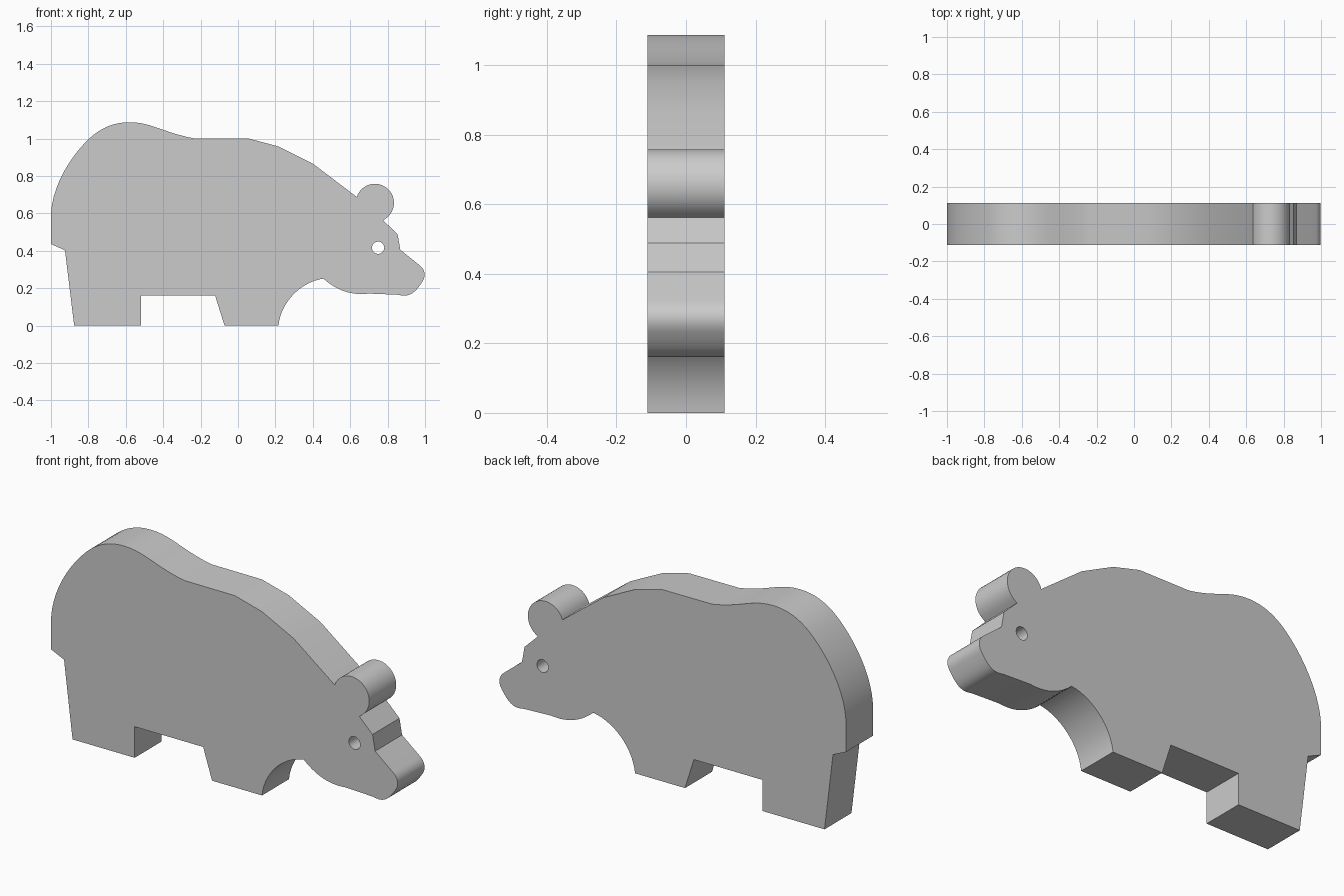
import bpy
import bmesh
import math
from mathutils import Vector
from mathutils.geometry import interpolate_bezier

old = bpy.data.objects.get("Cube")
if old:
    bpy.data.objects.remove(old, do_unlink=True)

HALF_DEPTH = 0.111


def bezier(p0, h0, h1, p1, n):
    """Curved stretch of outline, leaving out its last point."""
    pts = interpolate_bezier(*[Vector(p) for p in (p0, h0, h1, p1)], n + 1)
    return [(p.x, p.y) for p in pts[:-1]]


def arc(cx, cz, r, start, end, n):
    """Circular stretch of outline in degrees, leaving out its last point."""
    angles = [math.radians(start + (end - start) * i / n) for i in range(n)]
    return [(cx + r * math.cos(a), cz + r * math.sin(a)) for a in angles]


# Side outline, clockwise from the rump
outline = [(-1.0, 0.436)]
outline += bezier((-1.0, 0.60), (-0.99, 0.75), (-0.90, 0.90), (-0.795, 1.0), 10)
outline += bezier((-0.795, 1.0), (-0.73, 1.06), (-0.66, 1.087), (-0.58, 1.087), 8)
outline += bezier((-0.58, 1.087), (-0.46, 1.087), (-0.40, 1.03), (-0.23, 1.0), 10)
# Shoulders and neck
outline += [(-0.23, 1.0), (0.06, 0.999), (0.215, 0.958), (0.40, 0.866)]
# Ear
outline += arc(0.732, 0.656, 0.102, 162, -64, 24)
# Brow and muzzle
outline += [(0.777, 0.562), (0.853, 0.488), (0.868, 0.405)]
outline += bezier((0.971, 0.322), (1.0, 0.30), (1.007, 0.265), (0.985, 0.233), 8)
outline += bezier((0.985, 0.233), (0.94, 0.165), (0.91, 0.145), (0.835, 0.171), 10)
# Jaw and chest
outline += bezier((0.70, 0.171), (0.61, 0.16), (0.53, 0.185), (0.457, 0.251), 10)
outline += bezier((0.457, 0.251), (0.34, 0.235), (0.23, 0.13), (0.216, 0.0), 14)
# Legs and belly
outline += [(0.216, 0.0), (-0.072, 0.0), (-0.123, 0.162), (-0.518, 0.162),
            (-0.518, 0.0), (-0.876, 0.0), (-0.925, 0.402)]

eye_hole = arc(0.749, 0.416, 0.033, 0, 360, 24)

# Fill the outline around the eye hole, then extrude it to full thickness
bm = bmesh.new()
edges = []
for loop in (outline, eye_hole):
    verts = [bm.verts.new((x, -HALF_DEPTH, z)) for x, z in loop]
    edges += [bm.edges.new((verts[i - 1], verts[i])) for i in range(len(verts))]
bmesh.ops.triangle_fill(bm, edges=edges, use_beauty=True)
result = bmesh.ops.extrude_face_region(bm, geom=bm.faces[:], use_keep_orig=True)
moved = [g for g in result["geom"] if isinstance(g, bmesh.types.BMVert)]
bmesh.ops.translate(bm, verts=moved, vec=(0, 2 * HALF_DEPTH, 0))
bmesh.ops.recalc_face_normals(bm, faces=bm.faces[:])

mesh = bpy.data.meshes.new("bear_body")
bm.to_mesh(mesh)
bm.free()
bear = bpy.data.objects.new("bear_body", mesh)
bpy.context.collection.objects.link(bear)

# Plain grey finish
grey = bpy.data.materials.new("plain grey")
grey.use_nodes = True
colour = (0.6, 0.6, 0.6, 1.0)
grey.diffuse_color = colour
grey.node_tree.nodes["Principled BSDF"].inputs["Base Color"].default_value = colour
mesh.materials.append(grey)

# Smooth the curved rim and keep its corners sharp
bpy.ops.object.select_all(action="DESELECT")
bear.select_set(True)
bpy.context.view_layer.objects.active = bear
bpy.ops.object.shade_smooth_by_angle(angle=math.radians(25))
